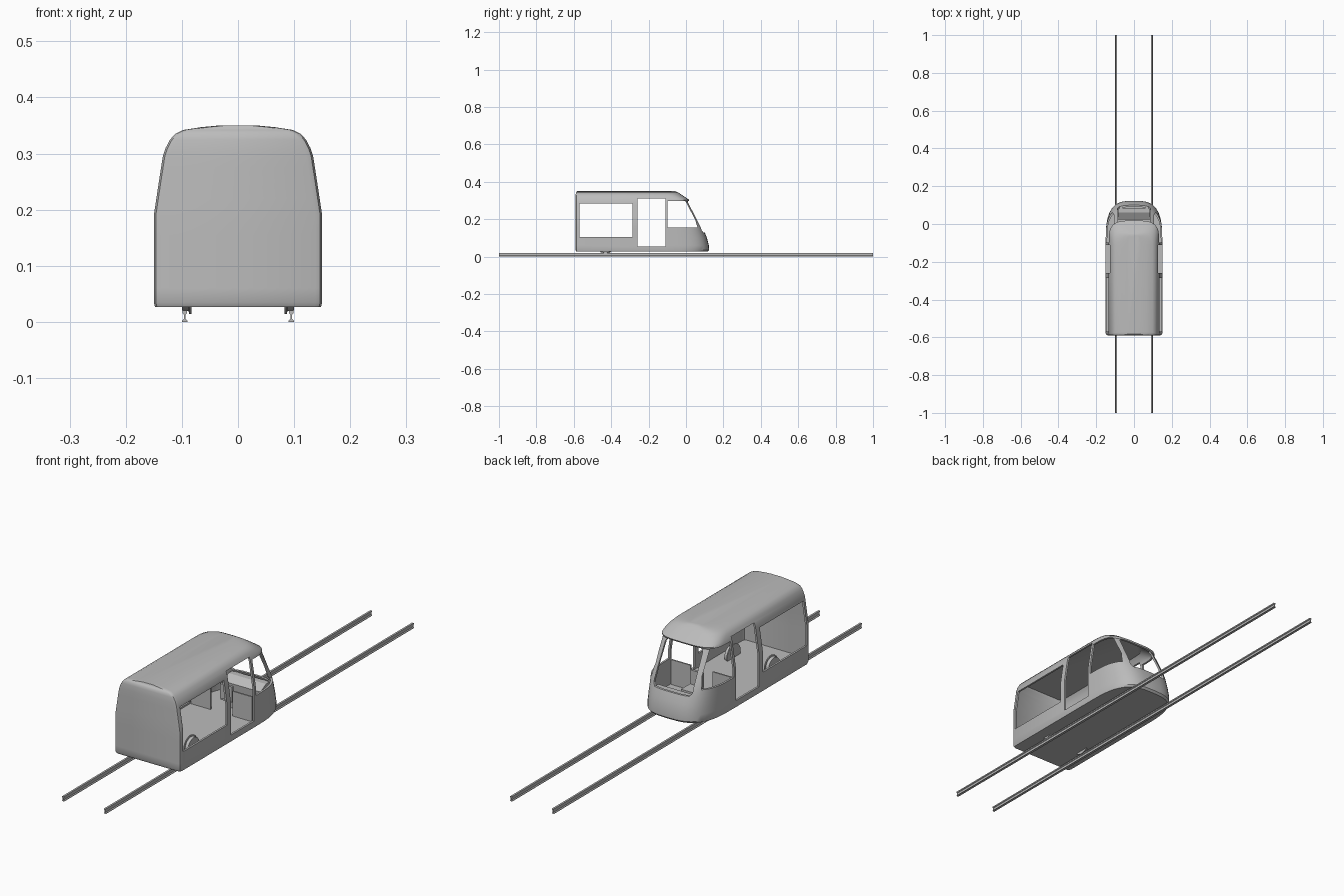
import bpy, bmesh, math

if "Cube" in bpy.data.objects:
    bpy.data.objects.remove(bpy.data.objects["Cube"])

grey = bpy.data.materials.new("plain_grey")
grey.diffuse_color = (0.5, 0.5, 0.5, 1)
grey.use_nodes = True
grey.node_tree.nodes["Principled BSDF"].inputs["Base Color"].default_value = grey.diffuse_color


def make(name, bm, smooth=True):
    bmesh.ops.recalc_face_normals(bm, faces=bm.faces[:])
    me = bpy.data.meshes.new(name)
    bm.to_mesh(me)
    bm.free()
    ob = bpy.data.objects.new(name, me)
    bpy.context.collection.objects.link(ob)
    me.materials.append(grey)
    if smooth:
        smooth_ob(ob)
    return ob


def activate(ob):
    bpy.ops.object.select_all(action='DESELECT')
    ob.select_set(True)
    bpy.context.view_layer.objects.active = ob


def smooth_ob(ob):
    activate(ob)
    bpy.ops.object.shade_smooth_by_angle(angle=math.radians(32))


def prism(name, pts, a, b, axis, smooth=False):
    """Extrude a 2D outline from a to b; the points use the other two axes in order."""
    bm = bmesh.new()
    place = {'x': lambda p, t: (t, p[0], p[1]),
             'y': lambda p, t: (p[0], t, p[1]),
             'z': lambda p, t: (p[0], p[1], t)}[axis]
    ends = [[bm.verts.new(place(p, t)) for p in pts] for t in (a, b)]
    n = len(pts)
    for i in range(n):
        j = (i + 1) % n
        bm.faces.new((ends[0][i], ends[0][j], ends[1][j], ends[1][i]))
    bm.faces.new(ends[0])
    bm.faces.new(ends[1])
    return make(name, bm, smooth)


def rect(x0, x1, z0, z1):
    return [(x0, z0), (x1, z0), (x1, z1), (x0, z1)]


def interp(table, z):
    for (z0, v0), (z1, v1) in zip(table, table[1:]):
        if z <= z1:
            return v0 + (v1 - v0) * (max(z, z0) - z0) / (z1 - z0)
    return table[-1][1]


# Body profiles by height: half width, nose position, tail position
WIDTH = [(.027, .148), (.035, .15), (.19, .15), (.25, .141), (.295, .134), (.31, .129),
         (.325, .121), (.335, .112), (.342, .098), (.347, .066), (.35, .035)]
NOSE = [(.027, .115), (.035, .123), (.06, .122), (.1, .112), (.155, .09), (.295, .014),
        (.303, .018), (.325, -.014), (.342, -.04), (.35, -.056)]
TAIL = [(.027, -.586), (.035, -.59), (.335, -.59), (.35, -.583)]
LEVELS = [.027, .035, .06, .1, .13, .155, .19, .22, .25, .275, .295, .303, .31, .325,
          .335, .342, .347, .35]


def ring(z, inset):
    w = interp(WIDTH, z) - inset
    f = interp(NOSE, z) - inset * 1.2
    t = interp(TAIL, z) + inset
    s = min(-.1, f - .11)
    n = 3.1 + .6 * min(1, max(0, (z - .1) / .2))
    r = .012
    half = [(w - r, t), (w - .3 * r, t + .3 * r), (w, t + r), (w, s)]
    steps = 12
    for k in range(1, steps + 1):
        a = math.pi / 2 * k / steps
        x = w * max(0, math.cos(a)) ** (2 / n) if k < steps else 0
        half.append((x, s + (f - s) * math.sin(a) ** (2 / n)))
    return [(x, y, z) for x, y in half + [(-x, y) for x, y in half[-2::-1]]]


def loft(name, levels, inset):
    bm = bmesh.new()
    rings = [[bm.verts.new(p) for p in ring(z, inset)] for z in levels]
    n = len(rings[0])
    for lo, hi in zip(rings, rings[1:]):
        for i in range(n):
            j = (i + 1) % n
            bm.faces.new((lo[i], lo[j], hi[j], hi[i]))
    bm.faces.new(rings[0])
    bm.faces.new(rings[-1])
    return make(name, bm, False)


# Hollow car body with window, door and windscreen openings
body = loft("car_body", LEVELS, 0)
cutters = [
    loft("cabin_space", [.048] + [z for z in LEVELS if .05 < z < .34], .008),
    prism("side_window_cut", rect(-.57, -.285, .105, .285), -.3, .3, 'x'),
    prism("door_cut", rect(-.26, -.11, .055, .312), -.3, .3, 'x'),
    prism("cab_window_cut", [(-.098, .155), (.062, .155), (.048, .2), (-.004, .298), (-.098, .298)],
          -.3, .3, 'x'),
    prism("windscreen_cut", [(-.078, .13), (.078, .13), (.088, .142), (.085, .286), (.076, .297),
                             (-.076, .297), (-.085, .286), (-.088, .142)], -.03, .25, 'y'),
]
activate(body)
for c in cutters:
    m = body.modifiers.new(c.name, 'BOOLEAN')
    m.operation = 'DIFFERENCE'
    m.solver = 'EXACT'
    m.object = c
    bpy.ops.object.modifier_apply(modifier=m.name)
for c in cutters:
    bpy.data.objects.remove(c)
smooth_ob(body)


# Flanged wheels, partly inside the car
def wheel(name, side):
    bm = bmesh.new()
    prof = [(.083, .01), (.083, .044), (.087, .044), (.088, .039), (.1, .038), (.1, .01)]
    seg = 32
    rows = [[bm.verts.new((side * x, -.43 + r * math.cos(2 * math.pi * k / seg),
                           .058 + r * math.sin(2 * math.pi * k / seg))) for k in range(seg)]
            for x, r in prof]
    for a, b in zip(rows, rows[1:]):
        for k in range(seg):
            j = (k + 1) % seg
            bm.faces.new((a[k], a[j], b[j], b[k]))
    bm.faces.new(rows[0])
    bm.faces.new(rows[-1])
    make(name, bm)


# Rails with foot, web and head
RAIL_HALF = [(.005, 0), (.005, .002), (.0015, .005), (.0015, .013), (.004, .015), (.004, .02)]
for label, side in (("left", -1), ("right", 1)):
    wheel(label + "_wheel", side)
    outline = [(side * .095 + x, z) for x, z in RAIL_HALF]
    outline += [(side * .095 - x, z) for x, z in reversed(RAIL_HALF)]
    prism(label + "_rail", outline, -1, 1, 'y')
    # Low partition between the doorway and the cab
    prism(label + "_partition", rect(side * .05, side * .138, .047, .15), -.107, -.101, 'y')

# Driver's desk with a sloped top
prism("driver_desk", [(.03, .047), (.085, .047), (.085, .125), (.06, .125), (.025, .105)],
      -.085, .085, 'x')

# Driver's seat: pedestal, cushion and backrest
prism("seat_pedestal", rect(-.012, .012, .047, .082), -.05, -.026, 'y')
prism("seat_cushion", rect(-.03, .03, .08, .092), -.07, -.01, 'y')
prism("seat_back", rect(-.028, .028, .09, .15), -.078, -.068, 'y')
